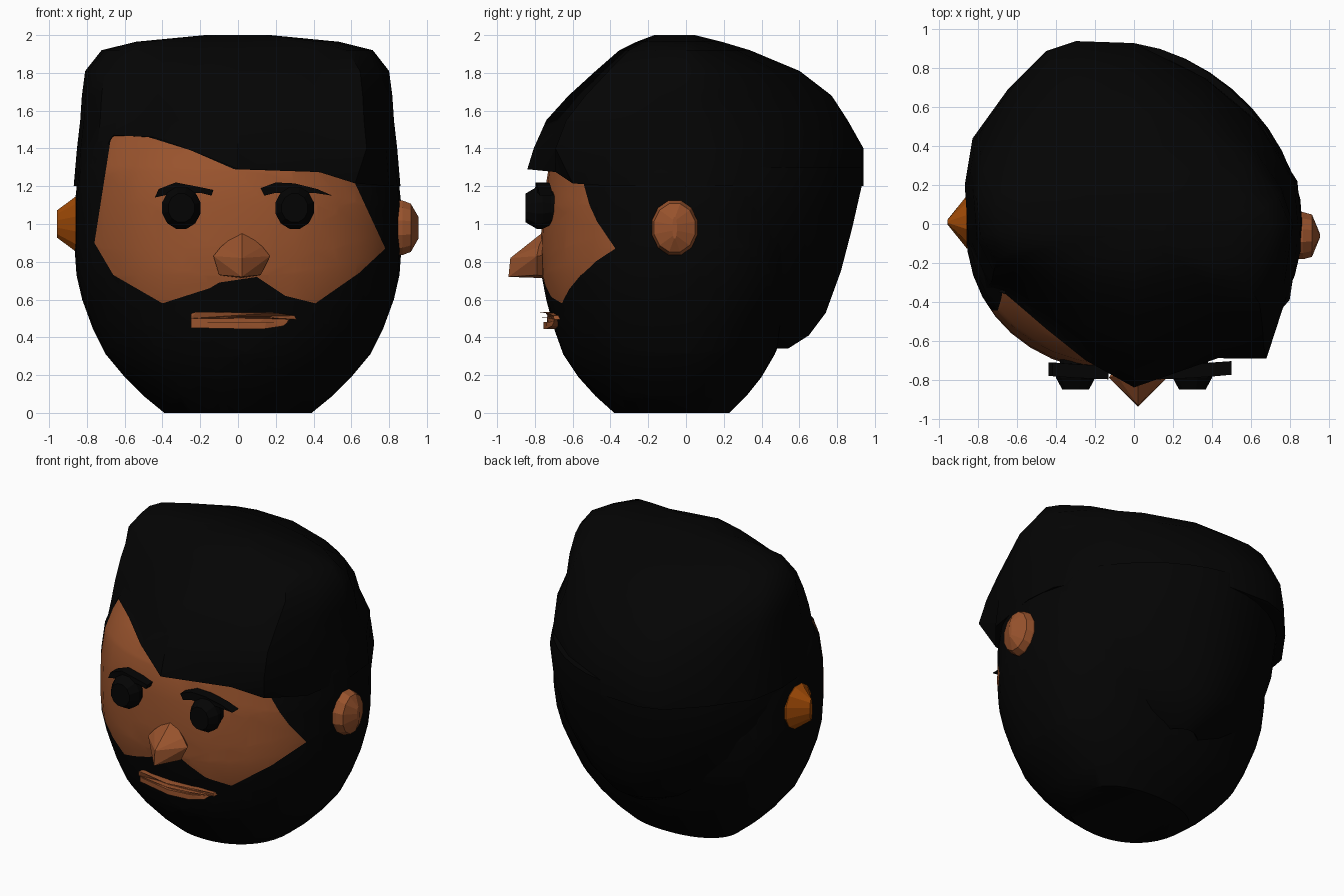
import bpy, bmesh, math

if "Cube" in bpy.data.objects:
    bpy.data.objects.remove(bpy.data.objects["Cube"])


def material(name, rgb):
    m = bpy.data.materials.new(name)
    m.diffuse_color = (*rgb, 1)
    m.use_nodes = True
    m.node_tree.nodes["Principled BSDF"].inputs["Base Color"].default_value = m.diffuse_color
    return m


BLACK = material("black_hair", (0.0012, 0.0012, 0.0012))
SKIN = material("brown_skin", (0.315, 0.086, 0.026))
ORANGE = material("orange_brown", (0.36, 0.07, 0.002))


def finish(name, bm, mats, smooth=False):
    bmesh.ops.recalc_face_normals(bm, faces=bm.faces)
    me = bpy.data.meshes.new(name)
    bm.to_mesh(me)
    bm.free()
    for m in mats:
        me.materials.append(m)
    ob = bpy.data.objects.new(name, me)
    bpy.context.collection.objects.link(ob)
    if smooth:
        bpy.ops.object.select_all(action='DESELECT')
        ob.select_set(True)
        bpy.context.view_layer.objects.active = ob
        bpy.ops.object.shade_smooth_by_angle(angle=math.radians(40))
    return ob


def loft(rings):
    """Skin a stack of equal-length point rings and cap both ends."""
    bm = bmesh.new()
    vs = [[bm.verts.new(p) for p in r] for r in rings]
    n = len(vs[0])
    for a, b in zip(vs, vs[1:]):
        for i in range(n):
            j = (i + 1) % n
            bm.faces.new((a[i], a[j], b[j], b[i]))
    caps = [bm.faces.new(vs[0]), bm.faces.new(vs[-1])]
    bmesh.ops.triangulate(bm, faces=caps)
    return bm


def oval(z, w, f, b, n=40, p=2.2):
    """Rounded horizontal ring: half width w, front y f, back y b."""
    pts = []
    for i in range(n):
        a = 2 * math.pi * i / n
        c, s = math.cos(a), math.sin(a)
        x = math.copysign(abs(c) ** (2 / p), c) * w
        y = abs(s) ** (2 / p) * (b if s > 0 else f)
        pts.append((x, y, z))
    return pts


def inside(x, z, poly):
    hit = False
    for (x1, z1), (x2, z2) in zip(poly, poly[1:] + poly[:1]):
        if (z1 > z) != (z2 > z) and x < (x2 - x1) * (z - z1) / (z2 - z1) + x1:
            hit = not hit
    return hit


# Head: beard and scalp black, face outline cut into the surface
bm = loft([oval(*r) for r in (
    (0, .39, -.38, .23), (.09, .50, -.48, .32), (.19, .60, -.57, .40), (.31, .70, -.65, .47),
    (.45, .77, -.70, .53), (.60, .825, -.74, .60), (.73, .855, -.765, .64),
    (.87, .865, -.77, .67), (1.1, .865, -.76, .68), (1.28, .845, -.73, .68),
    (1.4, .80, -.67, .65), (1.5, .74, -.58, .58), (1.7, .50, -.30, .40))])
face = [(-.67, 1.475), (-.49, 1.465), (-.25, 1.39), (-.02, 1.29), (.43, 1.275), (.62, 1.215),
        (.78, .87), (.64, .74), (.41, .58), (.25, .62), (.10, .72), (-.10, .69),
        (-.15, .66), (-.40, .58), (-.66, .73), (-.76, .90)]
for (x1, z1), (x2, z2) in zip(face, face[1:] + face[:1]):
    bmesh.ops.bisect_plane(bm, geom=bm.verts[:] + bm.edges[:] + bm.faces[:],
                           plane_co=(x1, 0, z1), plane_no=(z2 - z1, 0, x1 - x2))
for f in bm.faces:
    c = f.calc_center_median()
    f.material_index = int(c.y < -.05 and inside(c.x, c.z, face))
finish("head", bm, [BLACK, SKIN], True)

# Hair top: uneven hairline swept up to a flattened crown
hairline = [(0, -.84, 1.29), (.43, -.69, 1.275), (.62, -.60, 1.215), (.80, -.39, 1.2),
            (.86, 0, 1.2), (.84, .22, 1.2), (.65, .52, 1.2), (.37, .75, 1.2), (0, .93, 1.2),
            (-.3, .94, 1.2), (-.45, .89, 1.2), (-.65, .69, 1.2), (-.83, .44, 1.2),
            (-.87, .2, 1.2), (-.85, -.1, 1.2), (-.76, -.33, 1.3), (-.66, -.36, 1.47),
            (-.45, -.54, 1.46), (-.25, -.70, 1.39)]
rings = [hairline]
for z, sx, sf, sb in ((1.40, .98, .96, 1), (1.55, .96, .88, .91), (1.68, .95, .74, .82),
                      (1.81, .93, .57, .64), (1.92, .83, .42, .36), (1.965, .62, .31, .20),
                      (2.0, .2, .2, .05)):
    ring = []
    for i, (x, y, h) in enumerate(hairline):
        if i == 2:                      # jutting corner of the fringe
            x, y = x + .075, y - .12
        if x > 0 and y > 0 and z > 1.5:  # flatter right rear
            x *= .95
        ring.append((x * sx, y * (sf if y < 0 else sb), max(z, h + (z - 1.2) * .1)))
    rings.append(ring)
finish("hair_top", loft(rings), [BLACK], True)

# Hair back: hangs down to the nape, flatter on the right
finish("hair_back", loft([[(x, y * (1 - .15 * max(x, 0)), z) for x, y, z in oval(*r, p=2.0)]
                          for r in (
    (.42, .2, -.05, .48), (.34, .25, -.05, .54), (.41, .42, -.05, .65), (.53, .60, -.05, .74),
    (.75, .77, -.05, .82), (.98, .84, -.1, .88), (1.2, .855, -.1, .93),
    (1.3, .83, -.1, .93))]), [BLACK], True)


# Ears: faceted ovals ending in a vertical ridge
def ear(name, side, y, z, ry, rz, steps, mat):
    rings = [[(side * x, y + ry * sy * math.cos(a), z + rz * sz * math.sin(a))
              for a in (2 * math.pi * (i + .5) / 12 for i in range(12))]
             for x, sy, sz in steps]
    finish(name, loft(rings), [mat])


ear("ear_right", 1, -.06, .98, .125, .15,
    ((.78, 1, 1), (.87, 1, 1), (.915, .9, .88), (.955, .1, .4)), SKIN)
ear("ear_left", -1, .01, 1.0, .14, .15, ((.78, 1, 1), (.86, 1, 1), (.958, .1, .5)), ORANGE)

# Nose: faceted wedge
bm = bmesh.new()
for p in ((.02, -.74, .97), (.02, -.93, .82), (.02, -.94, .72), (.17, -.79, .83), (.12, -.79, .73),
          (-.13, -.79, .83), (-.10, -.79, .73), (.13, -.78, .88), (-.09, -.78, .88),
          (.02, -.65, .71), (.02, -.6, .85)):
    bm.verts.new(p)
bmesh.ops.convex_hull(bm, input=bm.verts[:])
finish("nose", bm, [SKIN])

# Eyes: short tapered plugs
for side, label in ((-1, "left"), (1, "right")):
    rings = [[(side * .3 + .105 * s * math.cos(a), y, 1.085 + .115 * s * math.sin(a))
              for a in (2 * math.pi * (i + .5) / 12 for i in range(12))]
             for y, s in ((-.64, .75), (-.715, .8), (-.76, 1), (-.79, 1), (-.85, .68))]
    finish("eye_" + label, loft(rings), [BLACK])


def plate(name, pts, front, back, mat, bow=0.0):
    """Front-view outline given depth, bowed backwards away from the middle."""
    finish(name, loft([[(x, y + bow * x ** 2, z) for x, z in pts]
                       for y in (front, back)]), [mat])


# Eyebrows
plate("eyebrow_left", [(-.44, 1.14), (-.42, 1.185), (-.33, 1.22), (-.2, 1.195), (-.13, 1.18),
                       (-.14, 1.15), (-.2, 1.165), (-.38, 1.16)], -.80, -.73, BLACK, .1)
plate("eyebrow_right", [(.12, 1.19), (.2, 1.22), (.3, 1.215), (.42, 1.185), (.5, 1.15),
                        (.4, 1.165), (.2, 1.165), (.14, 1.15)], -.80, -.73, BLACK, .1)

# Lips
plate("upper_lip", [(-.25, .50), (-.25, .525), (-.22, .535), (0, .53), (.2, .53), (.30, .515),
                    (.31, .495), (.15, .505), (0, .505)], -.775, -.64, SKIN, .8)
plate("mouth_line", [(-.25, .47), (-.25, .51), (0, .51), (.15, .51), (.29, .505),
                     (.24, .47), (.1, .465), (0, .465)], -.735, -.64, SKIN, .5)
plate("lower_lip", [(-.25, .45), (-.25, .48), (0, .48), (.15, .48), (.27, .485),
                    (.24, .46), (.14, .445), (0, .445)], -.755, -.64, SKIN, .8)
